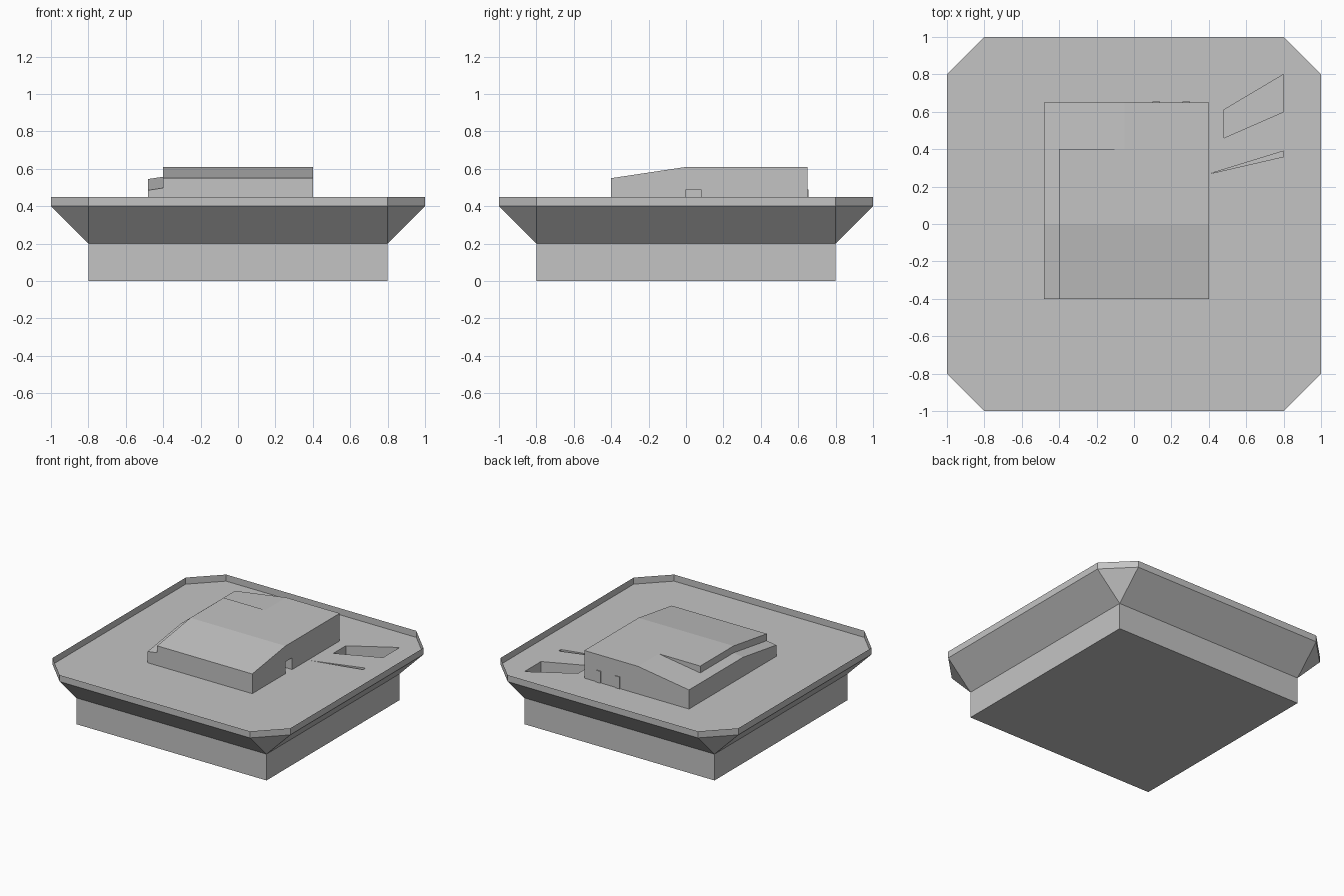
import bpy, bmesh

cube = bpy.data.objects.get("Cube")
if cube:
    bpy.data.objects.remove(cube, do_unlink=True)

grey = bpy.data.materials.new("plain_grey")
grey.use_nodes = True
grey.diffuse_color = (0.55, 0.55, 0.55, 1)
grey.node_tree.nodes["Principled BSDF"].inputs["Base Color"].default_value = grey.diffuse_color


def finish(name, bm):
    bmesh.ops.recalc_face_normals(bm, faces=bm.faces)
    mesh = bpy.data.meshes.new(name)
    bm.to_mesh(mesh)
    bm.free()
    mesh.materials.append(grey)
    obj = bpy.data.objects.new(name, mesh)
    bpy.context.collection.objects.link(obj)
    return obj


def prism(name, outline, low, high):
    """Upright solid with a flat outline."""
    bm = bmesh.new()
    rings = [[bm.verts.new((x, y, z)) for x, y in outline] for z in (low, high)]
    for ring in rings:
        bm.faces.new(ring)
    n = len(outline)
    for i in range(n):
        k = (i + 1) % n
        bm.faces.new((rings[0][i], rings[0][k], rings[1][k], rings[1][i]))
    return finish(name, bm)


def box(name, x0, x1, y0, y1, z0, z1):
    return prism(name, [(x0, y0), (x1, y0), (x1, y1), (x0, y1)], z0, z1)


def terrain_block(name, xs, ys, top, bottom):
    """Solid whose top follows top(x, y) and whose underside follows bottom(x, y)."""
    bm = bmesh.new()
    up = [[bm.verts.new((x, y, top(x, y))) for y in ys] for x in xs]
    down = [[bm.verts.new((x, y, bottom(x, y))) for y in ys] for x in xs]
    for g in (up, down):
        for i in range(len(xs) - 1):
            for j in range(len(ys) - 1):
                bm.faces.new((g[i][j], g[i + 1][j], g[i + 1][j + 1], g[i][j + 1]))

    def border(g):
        return ([r[0] for r in g] + g[-1][1:] + [r[-1] for r in g[-2::-1]] + g[0][-2:0:-1])
    a, b = border(up), border(down)
    for i in range(len(a)):
        k = (i + 1) % len(a)
        bm.faces.new((a[i], a[k], b[k], b[i]))
    bmesh.ops.remove_doubles(bm, verts=bm.verts, dist=0.0001)
    return finish(name, bm)


def cut(obj, cutter):
    cutter.hide_render = True
    mod = obj.modifiers.new("cut", "BOOLEAN")
    mod.operation = "DIFFERENCE"
    mod.solver = "EXACT"
    mod.object = cutter
    bpy.context.view_layer.objects.active = obj
    bpy.ops.object.modifier_apply(modifier=mod.name)
    bpy.data.objects.remove(cutter, do_unlink=True)


# Square foundation
S, W = 0.8, 1.0
square = [(-S, -S), (S, -S), (S, S), (-S, S)]
box("foundation", -S, S, -S, S, 0, 0.2)

# Flared platform: each square corner opens into a chamfer
octagon = [(-S, -W), (S, -W), (W, -S), (W, S), (S, W), (-S, W), (-W, S), (-W, -S)]
bm = bmesh.new()
low = [bm.verts.new((x, y, 0.2)) for x, y in square]
high = [bm.verts.new((x, y, 0.4)) for x, y in octagon]
bm.faces.new(low)
bm.faces.new(high)
for i in range(4):
    k = (i + 1) % 4
    a, b, c = high[2 * i], high[2 * i + 1], high[(2 * i + 2) % 8]
    bm.faces.new((low[i], low[k], b, a))
    bm.faces.new((low[k], c, b))
platform = finish("platform", bm)

# Sunken bay and narrow tapering groove beside the cabin
bay = [(0.48, 0.46), (S, 0.6), (S, S), (0.48, 0.61)]
groove = [(0.41, 0.27), (S, 0.36), (S, 0.39)]
cut(platform, prism("bay_cutter", bay, 0.3, 0.5))
cut(platform, prism("groove_cutter", groove, 0.36, 0.5))

# Thin rim around the deck
bm = bmesh.new()
rings = [[bm.verts.new((x, y, z)) for x, y in octagon] for z in (0.4, 0.45)]
for i in range(8):
    k = (i + 1) % 8
    bm.faces.new((rings[0][i], rings[0][k], rings[1][k], rings[1][i]))
finish("rim", bm)

# Cabin: roof climbs to the middle, and falls away on the -x side
FRONT, BACK, RIDGE = -0.4, 0.65, -0.05


def roof(x, y):
    return 0.61 + 0.15 * min(y, 0)


def lower_roof(x, y):
    return roof(x, y) - 0.15 * max(RIDGE - x, 0)


cabin = terrain_block("cabin", [-0.48, RIDGE, 0.4], [FRONT, 0, BACK],
                      lower_roof, lambda x, y: 0.4)
cut(cabin, box("doorway_cutter", 0.3, 0.45, 0, 0.08, 0.35, 0.49))

# Raised roof slab tapering into the ridge
terrain_block("roof_slab", [-0.4, RIDGE], [FRONT, 0, 0.4], roof, lower_roof)

# Small posts on the back wall
for n, x in enumerate((0.1, 0.26)):
    box(f"back_post_{n + 1}", x, x + 0.04, 0.64, 0.656, 0.4, 0.49)
